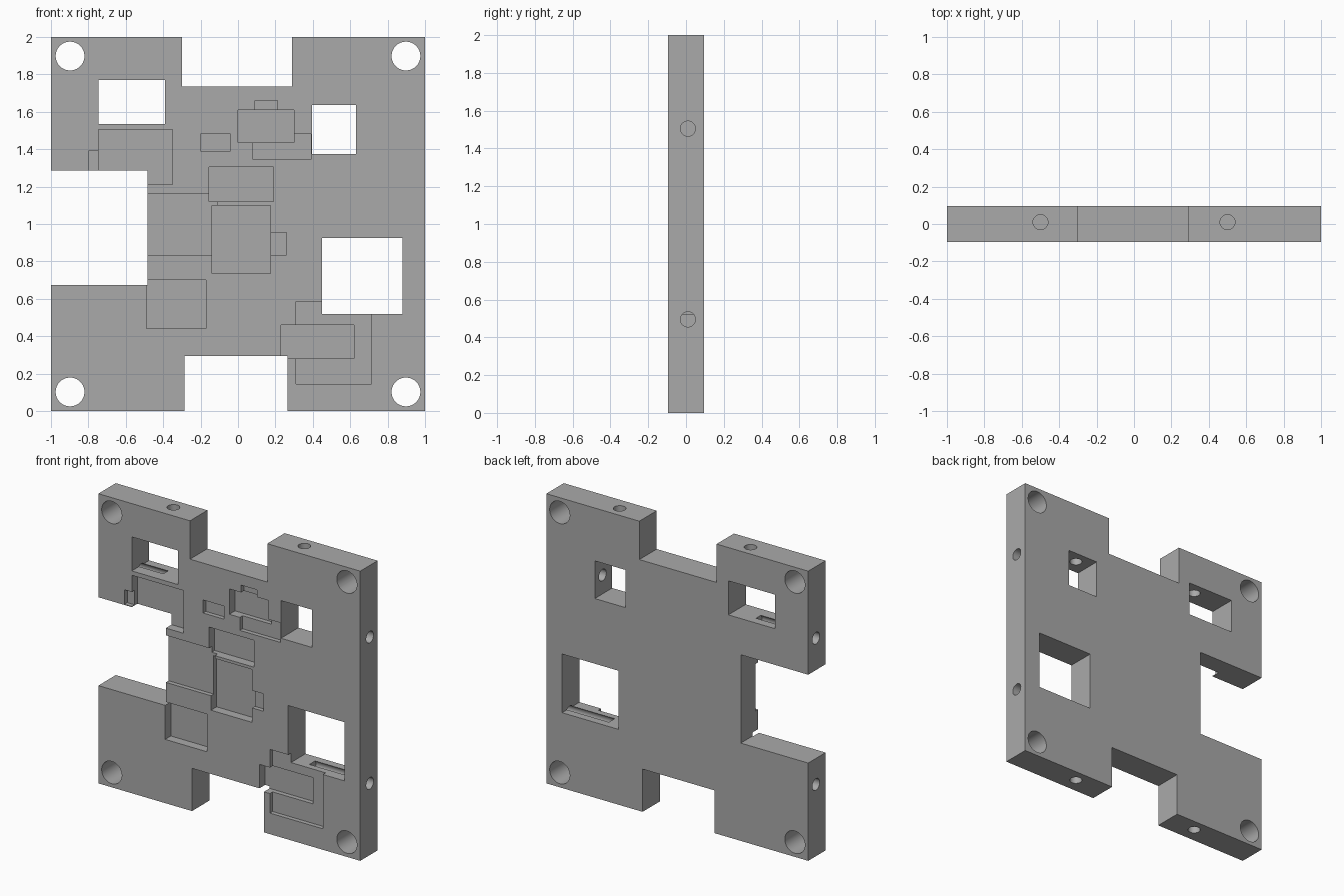
import bpy
import math

cube = bpy.data.objects.get("Cube")
if cube:
    bpy.data.objects.remove(cube, do_unlink=True)

HALF = 0.095      # half the plate thickness
SHALLOW, DEEP = 0.03, 0.062
BORE_Y, BORE_R, BORE_DEPTH = 0.01, 0.04, 0.44

grey = bpy.data.materials.new("machined_grey")
grey.use_nodes = True
colour = (0.4, 0.4, 0.4, 1)
grey.diffuse_color = colour
grey.node_tree.nodes["Principled BSDF"].inputs["Base Color"].default_value = colour


def box(name, x0, x1, y0, y1, z0, z1):
    bpy.ops.mesh.primitive_cube_add(size=1, location=((x0 + x1) / 2, (y0 + y1) / 2, (z0 + z1) / 2))
    ob = bpy.context.object
    ob.name = name
    ob.scale = (x1 - x0, y1 - y0, z1 - z0)
    bpy.ops.object.transform_apply(location=True, rotation=True, scale=True)
    ob.data.materials.append(grey)
    return ob


def rod(name, centre, radius, length, rotation):
    bpy.ops.mesh.primitive_cylinder_add(vertices=48, radius=radius, depth=length,
                                        location=centre, rotation=rotation)
    ob = bpy.context.object
    ob.name = name
    ob.data.materials.append(grey)
    return ob


plate = box("fixture_plate", -1, 1, -HALF, HALF, 0, 2)


def cut(cutter):
    cutter.hide_render = True
    mod = plate.modifiers.new("cut", 'BOOLEAN')
    mod.operation = 'DIFFERENCE'
    mod.solver = 'EXACT'
    mod.object = cutter
    bpy.context.view_layer.objects.active = plate
    bpy.ops.object.modifier_apply(modifier=mod.name)
    bpy.data.objects.remove(cutter, do_unlink=True)


# Edge notches and windows, cut right through: x0, x1, z0, z1
through = [
    (-0.30, 0.29, 1.735, 2.2),
    (-0.285, 0.265, -0.2, 0.295),
    (-1.2, -0.485, 0.675, 1.285),
    (-0.745, -0.39, 1.535, 1.77),
    (0.395, 0.63, 1.375, 1.635),
    (0.45, 0.88, 0.52, 0.925),
]
for x0, x1, z0, z1 in through:
    cut(box("opening", x0, x1, -0.3, 0.3, z0, z1))

# Front pockets: shallow steps, then deep seats
shallow = [
    (-0.80, -0.70, 1.29, 1.39),
    (-0.20, -0.04, 1.39, 1.48),
    (0.09, 0.21, 1.55, 1.66),
    (0.08, 0.39, 1.345, 1.48),
    (-0.52, -0.11, 0.835, 1.16),
    (0.10, 0.26, 0.835, 0.955),
    (0.31, 0.715, 0.145, 0.585),
]
deep = [
    (-0.745, -0.35, 1.21, 1.505),
    (0.0, 0.30, 1.435, 1.61),
    (-0.155, 0.19, 1.12, 1.305),
    (-0.14, 0.175, 0.735, 1.10),
    (-0.49, -0.17, 0.44, 0.70),
    (0.23, 0.62, 0.28, 0.46),
]
for depth, pockets in ((SHALLOW, shallow), (DEEP, deep)):
    for x0, x1, z0, z1 in pockets:
        cut(box("pocket", x0, x1, -0.3, depth - HALF, z0, z1))

# Corner mounting holes and blind bores in the four edges
quarter = math.pi / 2
for sx in (-1, 1):
    for sz in (-1, 1):
        cut(rod("mounting_hole", (sx * 0.898, 0, 1 + sz * 0.898), 0.077, 0.6, (quarter, 0, 0)))
        reach = 1.1 - BORE_DEPTH / 2 - 0.05
        length = BORE_DEPTH + 0.1
        reach = 1 - BORE_DEPTH + length / 2
        cut(rod("side_bore", (sx * reach, BORE_Y, 1 + sz * 0.505), BORE_R, length, (0, quarter, 0)))
        cut(rod("end_bore", (sx * 0.5, BORE_Y, 1 + sz * reach), BORE_R, length, (0, 0, 0)))

# Smooth bores, crisp machined edges
bpy.ops.object.select_all(action='DESELECT')
plate.select_set(True)
bpy.context.view_layer.objects.active = plate
bpy.ops.object.shade_smooth_by_angle(angle=math.radians(30))
